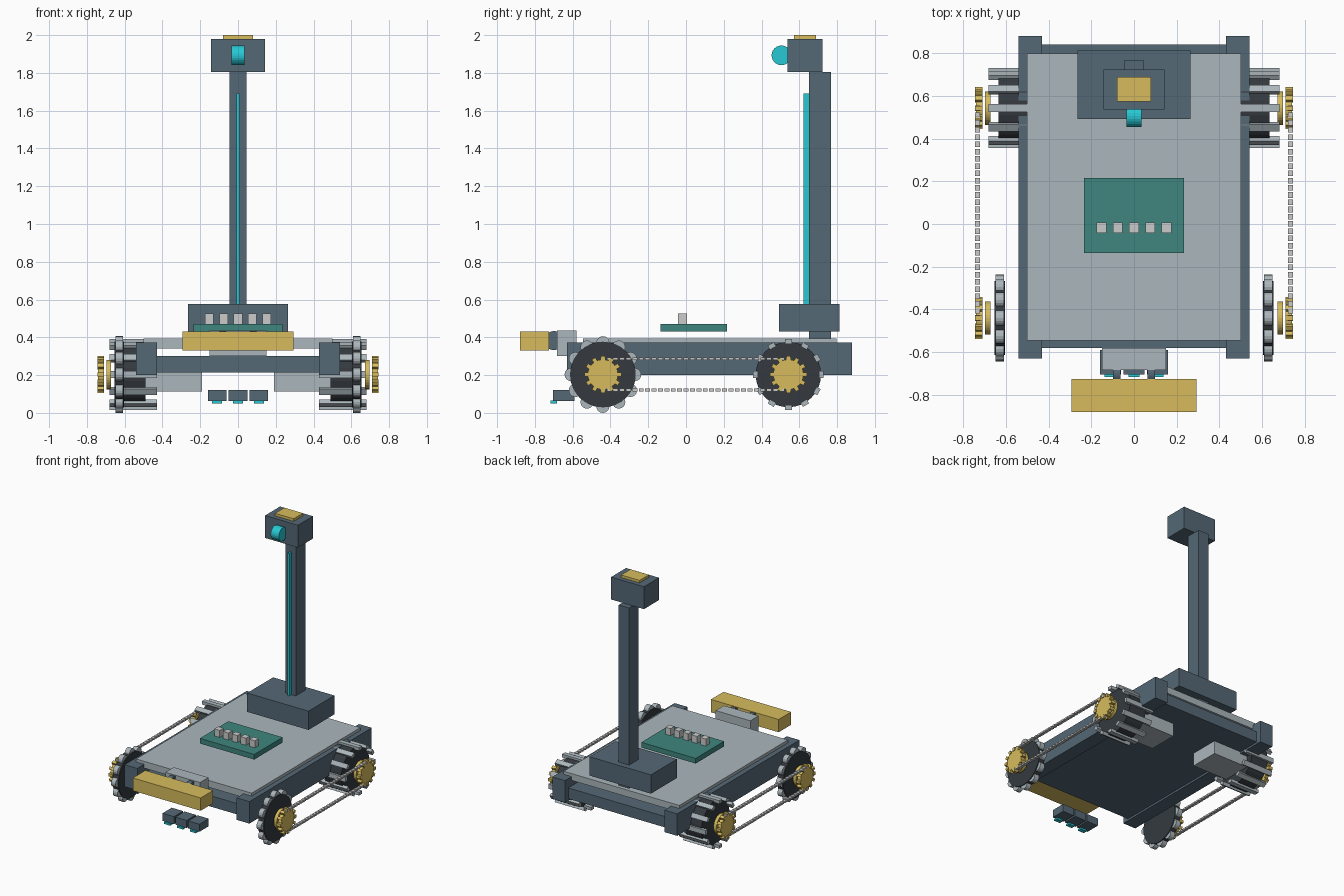
import bpy, bmesh
from math import pi, sin, cos
from mathutils import Matrix, Vector

if "Cube" in bpy.data.objects:
    bpy.data.objects.remove(bpy.data.objects["Cube"])


def mat(name, rgb):
    m = bpy.data.materials.new(name)
    m.diffuse_color = (*rgb, 1)
    m.use_nodes = True
    m.node_tree.nodes["Principled BSDF"].inputs["Base Color"].default_value = m.diffuse_color
    return m


SLATE = mat("slate", (0.09, 0.14, 0.18))
LIGHT = mat("light_panel", (0.41, 0.47, 0.50))
RUBBER = mat("rubber", (0.035, 0.042, 0.05))
GOLD = mat("gold", (0.68, 0.50, 0.11))
CYAN = mat("cyan", (0.02, 0.58, 0.66))
TEAL = mat("teal", (0.05, 0.24, 0.21))


def finish(name, bm, material=None):
    me = bpy.data.meshes.new(name)
    bm.to_mesh(me)
    bm.free()
    ob = bpy.data.objects.new(name, me)
    bpy.context.collection.objects.link(ob)
    if material:
        me.materials.append(material)
    return ob


def add_box(bm, x, y, z, rot=None):
    """Box from (min, max) ranges, optionally transformed afterwards."""
    c = Vector(((x[0] + x[1]) / 2, (y[0] + y[1]) / 2, (z[0] + z[1]) / 2))
    m = Matrix.Translation(c) @ Matrix.Diagonal((x[1] - x[0], y[1] - y[0], z[1] - z[0], 1))
    bmesh.ops.create_cube(bm, size=1, matrix=(rot or Matrix()) @ m)


def add_disc(bm, x, y, z, r, sides=24):
    """Cylinder along x over the range x."""
    m = Matrix.Translation(((x[0] + x[1]) / 2, y, z)) @ Matrix.Rotation(pi / 2, 4, 'Y')
    bmesh.ops.create_cone(bm, cap_ends=True, segments=sides, radius1=r, radius2=r,
                          depth=x[1] - x[0], matrix=m)


def box(name, x, y, z, material=None):
    bm = bmesh.new()
    add_box(bm, x, y, z)
    return finish(name, bm, material)


def disc(name, x, y, z, r, material=None, sides=32):
    bm = bmesh.new()
    add_disc(bm, x, y, z, r, sides)
    return finish(name, bm, material)


def ring_boxes(bm, x, y, z, radii, width, count):
    """Blocks spaced round an x axis."""
    for i in range(count):
        m = Matrix.Translation((0, y, z)) @ Matrix.Rotation(2 * pi * i / count, 4, 'X')
        add_box(bm, x, (-width / 2, width / 2), radii, m)


def span(s, a, b):
    return (a, b) if s > 0 else (-b, -a)


AXLE_Z, FRONT_Y, REAR_Y = 0.203, -0.44, 0.542

# Chassis
box("chassis_base", (-0.45, 0.45), (-0.58, 0.84), (0.215, 0.30), SLATE)
box("deck", (-0.5, 0.5), (-0.545, 0.797), (0.342, 0.395), LIGHT)

for s, side in ((1, "right"), (-1, "left")):
    box(side + "_rail", span(s, 0.43, 0.54), (-0.63, 0.88), (0.20, 0.372), SLATE)
    box(side + "_motor", span(s, 0.19, 0.495), (0.43, 0.66), (0.113, 0.215), LIGHT)

    # Rear wheel with tread bars
    disc(side + "_rear_tire", span(s, 0.49, 0.635), REAR_Y, AXLE_Z, 0.173, RUBBER)
    bm = bmesh.new()
    ring_boxes(bm, span(s, 0.43, 0.68), REAR_Y, AXLE_Z, (0.162, 0.187), 0.037, 12)
    finish(side + "_rear_tread_bars", bm, LIGHT)

    # Front roller wheel
    disc(side + "_front_wheel", span(s, 0.603, 0.654), FRONT_Y, AXLE_Z, 0.174, RUBBER)
    bm = bmesh.new()
    for i in range(12):
        a = 2 * pi * i / 12
        add_disc(bm, span(s, 0.609, 0.648), FRONT_Y + 0.168 * sin(a),
                 AXLE_Z + 0.168 * cos(a), 0.035, 16)
    finish(side + "_front_rollers", bm, LIGHT)

    # Hubs and sprockets
    for end, y in (("front", FRONT_Y), ("rear", REAR_Y)):
        disc(f"{side}_{end}_hub", span(s, 0.672, 0.697), y, AXLE_Z, 0.078, GOLD)
        bm = bmesh.new()
        add_disc(bm, span(s, 0.71, 0.74), y, AXLE_Z, 0.08)
        ring_boxes(bm, span(s, 0.71, 0.745), y, AXLE_Z, (0.072, 0.098), 0.022, 12)
        finish(f"{side}_{end}_sprocket", bm, GOLD)

    # Drive chain
    bm = bmesh.new()
    for z in (0.121, 0.286):
        for i in range(30):
            y = FRONT_Y + (REAR_Y - FRONT_Y) * i / 29
            add_box(bm, span(s, 0.721, 0.745), (y - 0.013, y + 0.013), (z - 0.007, z + 0.007))
    finish(side + "_chain", bm)

    # Bumper damper
    disc(side + "_bumper_damper", span(s, 0.064, 0.098), -0.70, 0.383, 0.05, SLATE)

# Circuit board and components
box("circuit_board", (-0.235, 0.235), (-0.135, 0.216), (0.43, 0.47), TEAL)
for i in range(5):
    x = (i - 2) * 0.076
    box(f"board_component_{i + 1}", (x - 0.023, x + 0.023), (-0.042, 0.006), (0.47, 0.525))

# Bumper
box("bumper", (-0.293, 0.293), (-0.88, -0.726), (0.33, 0.43), GOLD)
box("bumper_bracket", (-0.15, 0.15), (-0.683, -0.58), (0.302, 0.437), LIGHT)

# Line sensors below the nose
for i in range(3):
    x = (i - 1) * 0.111
    box(f"sensor_{i + 1}", (x - 0.049, x + 0.049), (-0.704, -0.59), (0.063, 0.122), SLATE)
    box(f"sensor_eye_{i + 1}", (x - 0.026, x + 0.026), (-0.717, -0.684), (0.05, 0.065), CYAN)

# Mast, light strip and camera head
box("mast_base", (-0.265, 0.265), (0.492, 0.812), (0.43, 0.577), SLATE)
box("mast", (-0.045, 0.045), (0.65, 0.767), (0.39, 1.805), SLATE)
box("mast_light_strip", (-0.008, 0.008), (0.622, 0.65), (0.577, 1.69), CYAN)
box("camera_head", (-0.142, 0.142), (0.537, 0.722), (1.805, 1.98), SLATE)
box("head_cap", (-0.08, 0.08), (0.573, 0.688), (1.98, 2.0), GOLD)
disc("camera_lens", (-0.035, 0.035), 0.505, 1.893, 0.052, CYAN, 24)
